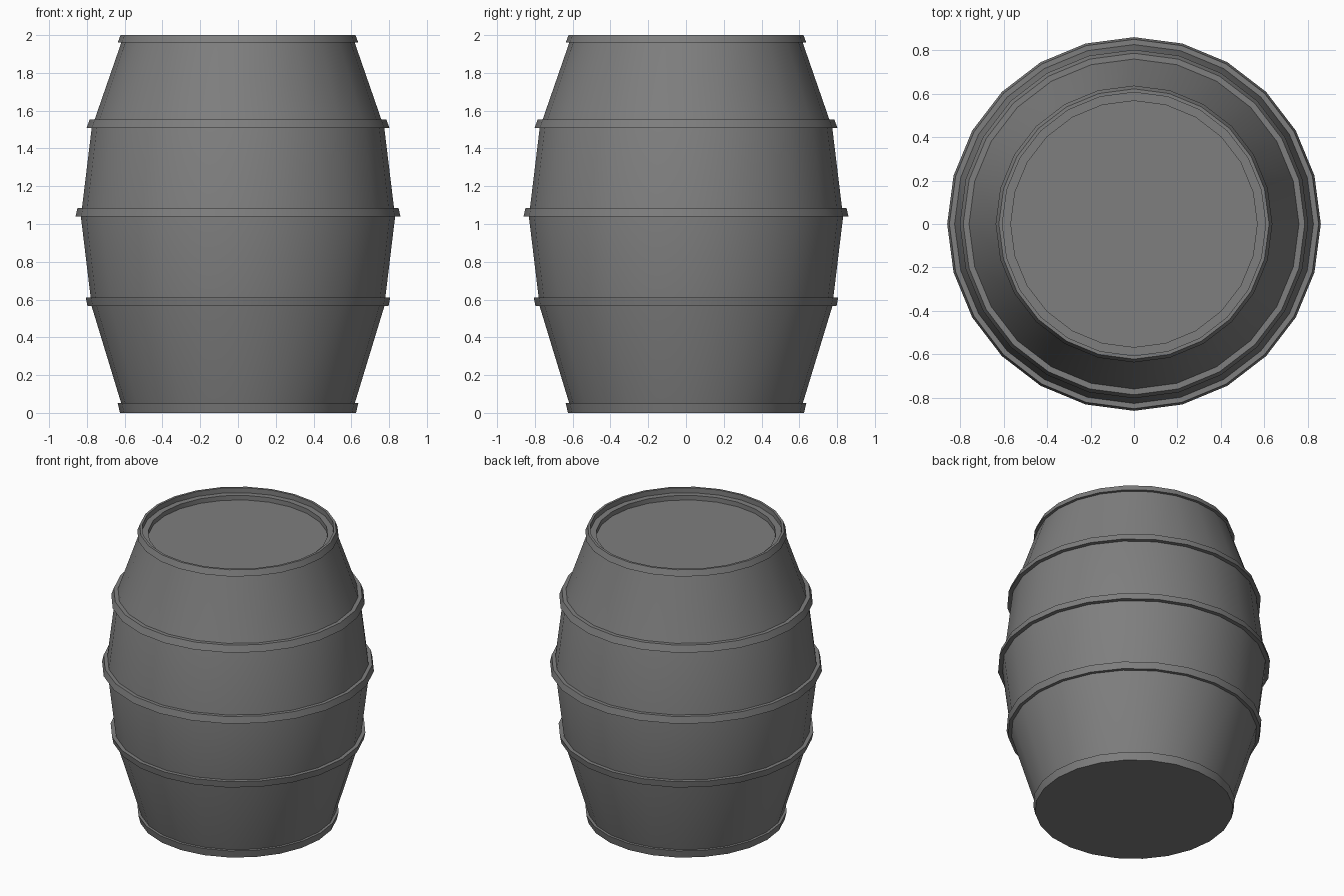
import bpy, bmesh
from math import cos, sin, tau, radians

if "Cube" in bpy.data.objects:
    bpy.data.objects.remove(bpy.data.objects["Cube"])

SIDES = 24
dark = bpy.data.materials.new("dark_grey")
dark.diffuse_color = (0.21, 0.21, 0.21, 1)
dark.use_nodes = True
dark.node_tree.nodes["Principled BSDF"].inputs["Base Color"].default_value = dark.diffuse_color


def revolve(name, profile, closed):
    """Turn (radius, z) points around z; closed loops the profile, otherwise both ends are capped."""
    bm = bmesh.new()
    rings = [[bm.verts.new((r * cos(tau * i / SIDES), r * sin(tau * i / SIDES), z))
              for i in range(SIDES)] for r, z in profile]
    pairs = list(zip(rings, rings[1:]))
    if closed:
        pairs.append((rings[-1], rings[0]))
    else:
        bm.faces.new(rings[0])
        bm.faces.new(rings[-1])
    for a, b in pairs:
        for i in range(SIDES):
            j = (i + 1) % SIDES
            bm.faces.new((a[i], a[j], b[j], b[i]))
    bmesh.ops.recalc_face_normals(bm, faces=bm.faces[:])
    mesh = bpy.data.meshes.new(name)
    bm.to_mesh(mesh)
    bm.free()
    mesh.materials.append(dark)
    obj = bpy.data.objects.new(name, mesh)
    bpy.context.collection.objects.link(obj)
    bpy.ops.object.select_all(action='DESELECT')
    obj.select_set(True)
    bpy.context.view_layer.objects.active = obj
    bpy.ops.object.shade_smooth_by_angle(angle=radians(30))
    return obj


# Bulging body with a stepped recess in the lid
revolve("barrel_body", [
    (0.604, 0.0), (0.618, 0.05), (0.775, 0.565), (0.78, 0.61),
    (0.832, 1.04), (0.826, 1.085), (0.775, 1.505), (0.76, 1.55),
    (0.618, 1.96), (0.606, 2.0),
    (0.606, 1.965), (0.567, 1.965), (0.567, 1.933)], False)

# Hoops: bottom z, top z, inner and outer radius at bottom, then at top
hoops = {
    "bottom_hoop": (0.0, 0.052, 0.604, 0.625, 0.618, 0.637),
    "lower_hoop": (0.567, 0.612, 0.773, 0.797, 0.778, 0.806),
    "middle_hoop": (1.04, 1.085, 0.83, 0.86, 0.824, 0.85),
    "upper_hoop": (1.507, 1.552, 0.773, 0.802, 0.758, 0.786),
    "top_hoop": (1.96, 2.0, 0.616, 0.637, 0.606, 0.622),
}
for name, (z0, z1, in0, out0, in1, out1) in hoops.items():
    revolve(name, [(in0, z0), (out0, z0), (out1, z1), (in1, z1)], True)
